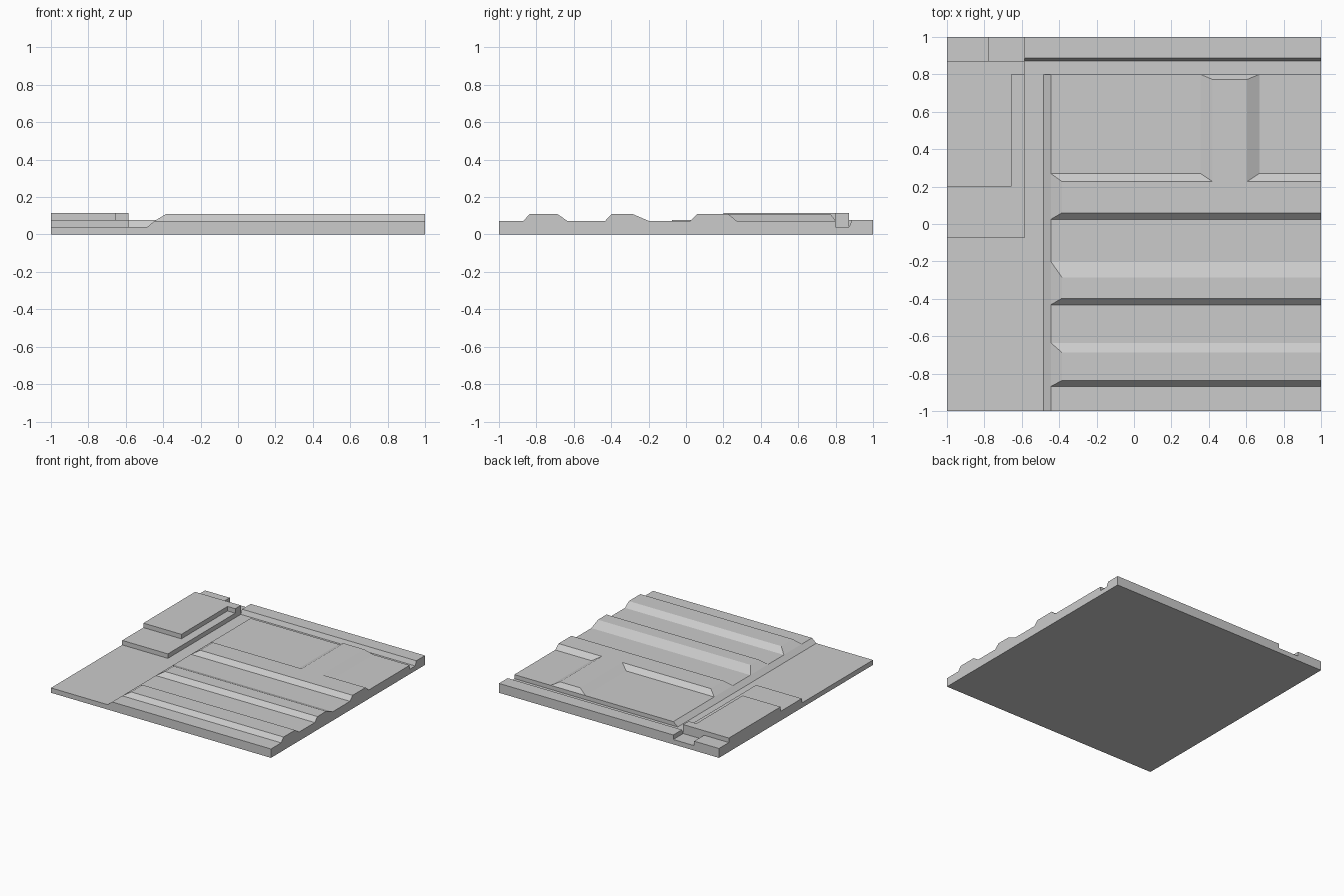
import bpy, bmesh

if "Cube" in bpy.data.objects:
    bpy.data.objects.remove(bpy.data.objects["Cube"])

FLOOR, PANEL, TOP, BLOCK = 0.04, 0.073, 0.109, 0.114


def loft(name, low, high, z0, z1):
    """Solid between a lower and an upper outline (counter-clockwise points)."""
    bm = bmesh.new()
    a = [bm.verts.new((x, y, z0)) for x, y in low]
    b = [bm.verts.new((x, y, z1)) for x, y in high]
    n = len(a)
    bm.faces.new(a[::-1])
    bm.faces.new(b)
    for i in range(n):
        j = (i + 1) % n
        bm.faces.new((a[i], a[j], b[j], b[i]))
    mesh = bpy.data.meshes.new(name)
    bm.to_mesh(mesh)
    bm.free()
    obj = bpy.data.objects.new(name, mesh)
    bpy.context.collection.objects.link(obj)
    return obj


def rect(x0, x1, y0, y1):
    return [(x0, y0), (x1, y0), (x1, y1), (x0, y1)]


# Base slab: its top is the low floor and the trench bottom
slab = rect(-1, 1, -1, 1)
loft("base_slab", slab, slab, 0, FLOOR)

# Raised field with a sloped left edge
loft("panel_field", rect(-0.485, 1, -1, 0.80), rect(-0.445, 1, -1, 0.80), FLOOR, PANEL)

# Long ridges: bottom front, top front, top back, bottom back
ridges = [(-0.868, -0.837, -0.687, -0.635),
          (-0.432, -0.397, -0.285, -0.20),
          (0.025, 0.060, 0.227, 0.27)]
for i, (f0, f1, b1, b0) in enumerate(ridges):
    loft(f"ridge_{i + 1}", rect(-0.445, 1, f0, b0), rect(-0.385, 1, f1, b1), PANEL, TOP)

# Cross ridge joining the back ridge
loft("cross_ridge", rect(0.355, 0.67, 0.27, 0.80), rect(0.42, 0.605, 0.227, 0.773), PANEL, TOP)

# Back rail, split by a notch
loft("back_rail", rect(-0.585, 1, 0.872, 1), rect(-0.585, 1, 0.887, 1), FLOOR, 0.077)
stub = rect(-1, -0.775, 0.872, 1)
loft("back_rail_stub", stub, stub, FLOOR, 0.077)

# Stepped block on the left
lower = rect(-1, -0.585, -0.075, 0.872)
loft("lower_step", lower, lower, FLOOR, 0.077)
upper = [(-1, 0.20), (-0.655, 0.20), (-0.655, 0.80), (-0.585, 0.80), (-0.585, 0.872), (-1, 0.872)]
loft("upper_step", upper, upper, 0.077, BLOCK)
